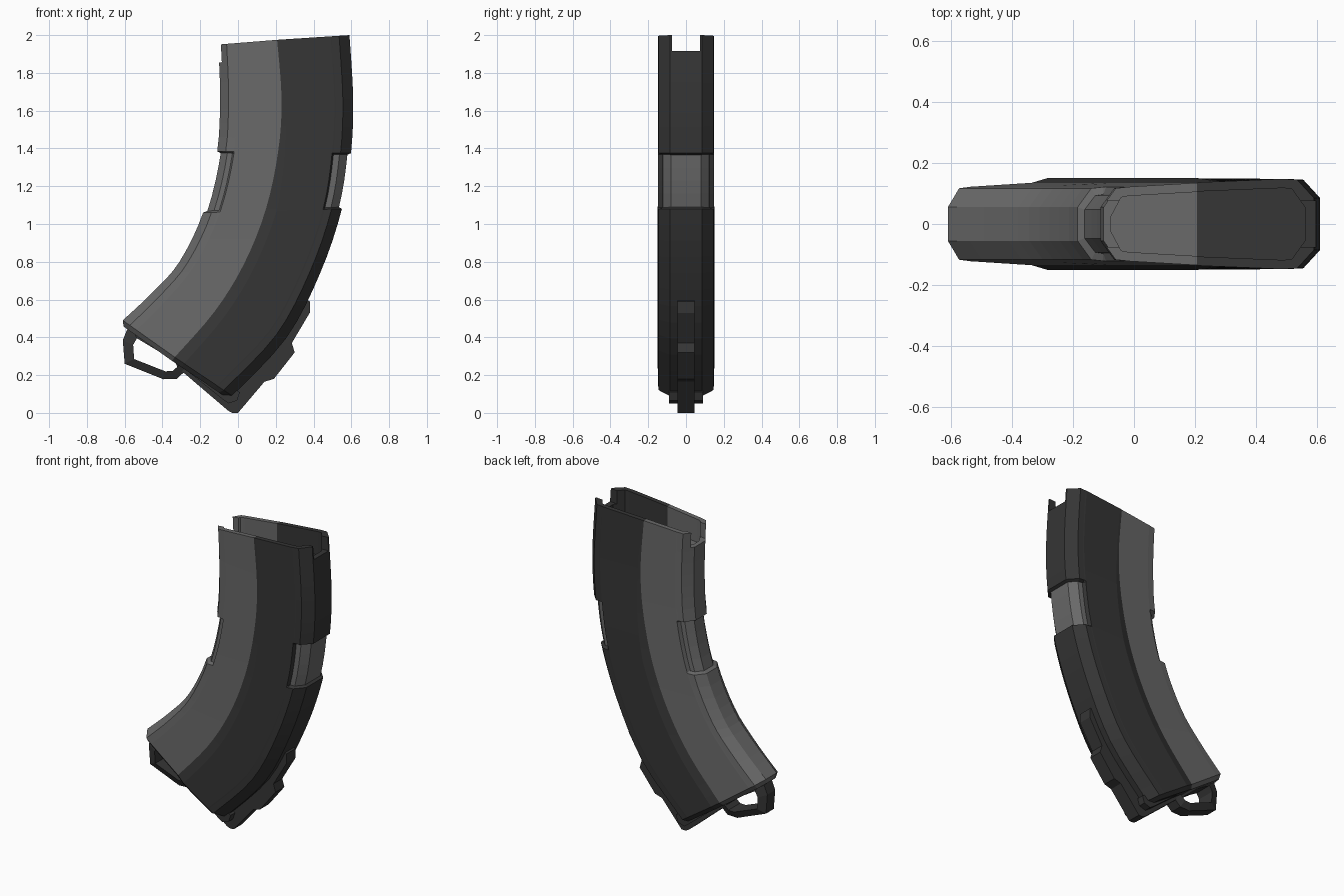
import bpy, bmesh
from mathutils import Vector as V

if "Cube" in bpy.data.objects:
    bpy.data.objects.remove(bpy.data.objects["Cube"])


def material(name, v):
    m = bpy.data.materials.new(name)
    m.diffuse_color = (v, v, v, 1)
    m.use_nodes = True
    m.node_tree.nodes["Principled BSDF"].inputs["Base Color"].default_value = m.diffuse_color
    return m


MATS = [material("mid_grey", 0.14), material("charcoal", 0.036)]
LIGHT, DARK = 0, 1


def make_object(name, bm):
    bmesh.ops.recalc_face_normals(bm, faces=bm.faces)
    me = bpy.data.meshes.new(name)
    bm.to_mesh(me)
    bm.free()
    ob = bpy.data.objects.new(name, me)
    bpy.context.collection.objects.link(ob)
    for m in MATS:
        me.materials.append(m)
    return ob


def prism(name, pts, half, mat):
    """Extrude an x-z outline evenly to both sides of y = 0."""
    bm = bmesh.new()
    a, b = [[bm.verts.new((x, y, z)) for x, z in pts] for y in (-half, half)]
    n = len(pts)
    bm.faces.new(a)
    bm.faces.new(b)
    for i in range(n):
        j = (i + 1) % n
        bm.faces.new((a[i], a[j], b[j], b[i]))
    for f in bm.faces:
        f.material_index = mat
    return make_object(name, bm)


# Curve of the body: inner edge, colour boundary and outer edge at each station
INNER = [(-.105, 1.95), (-.095, 1.68), (-.11, 1.385), (-.185, 1.06), (-.31, .80), (-.45, .64), (-.61, .49)]
MIDDLE = [(.207, 1.975), (.231, 1.66), (.212, 1.38), (.145, 1.07), (.03, .785), (-.125, .535), (-.335, .295)]
OUTER = [(.59, 2.0), (.61, 1.66), (.598, 1.375), (.55, 1.08), (.435, .74), (.255, .395), (-.03, .09)]


def spline(pts, t):
    i = min(int(t), len(pts) - 2)
    u = t - i
    p = [V(pts[max(0, min(len(pts) - 1, i + k))]) for k in (-1, 0, 1, 2)]
    return 0.5 * (2 * p[1] + (p[2] - p[0]) * u + (2 * p[0] - 5 * p[1] + 4 * p[2] - p[3]) * u * u
                  + (3 * p[1] - p[0] - 3 * p[2] + p[3]) * u ** 3)


def section(t, recess=False, inset=0.0, shift=(0, 0)):
    """Half section, inner edge to outer edge, as (x, y, z)."""
    a, b, c = [spline(p, t) + V(shift) for p in (INNER, MIDDLE, OUTER)]
    k = max(0, min(1, (t - 1) / 2))
    du, dv = (b - a).normalized(), (c - b).normalized()
    r = 1 if recess else 0
    rows = [(a + du * (inset + .02 * r), .055 - .008 * r),
            (a + du * (.045 + inset * .6 + .01 * r), .117 - .024 * r),
            (a + du * .082, .121 - .024 * r),
            (a + du * .09, .122),
            (b, .135),
            (b + dv * (.015 + .045 * k), .137 + .013 * k),
            (c - dv * .1, .148),
            (c - dv * .092, .147 - .022 * r),
            (c - dv * (.055 + inset * .6 + .005 * r), .145 - .022 * r),
            (c - dv * (inset + .018 * r), .085 - .006 * r)]
    return [V((p.x, max(y - inset, .02), p.y)) for p, y in rows]


def loft(name, sections, recessed):
    bm = bmesh.new()
    rings = []
    for s in sections:
        left = [bm.verts.new((p.x, -p.y, p.z)) for p in s]
        right = [bm.verts.new(p) for p in s]
        rings.append((left, right))
    n = len(sections[0])

    def face(vs, mat):
        bm.faces.new(vs).material_index = mat
    for q, (r0, r1) in enumerate(zip(rings, rings[1:])):
        both = recessed[q] and recessed[q + 1]
        for side in (0, 1):
            for i in range(n - 1):
                mat = LIGHT if i < 4 or (both and i >= 7) else DARK
                face((r0[side][i], r0[side][i + 1], r1[side][i + 1], r1[side][i]), mat)
        for i in (0, n - 1):
            face((r0[0][i], r0[1][i], r1[1][i], r1[0][i]), LIGHT if i == 0 or both else DARK)
    for l, r in (rings[0], rings[-1]):
        for i in range(n - 1):
            face((l[i], l[i + 1], r[i + 1], r[i]), LIGHT if i < 4 else DARK)
    return make_object(name, bm)


# Curved body with the recessed band on both edges and a bevelled lower end
stations = [(i / 4, False) for i in range(9)]
stations += [(t, True) for t in (2.03, 2.27, 2.5, 2.73, 2.97)]
stations += [(3 + i / 4, False) for i in range(13)]
secs = [section(t, r) for t, r in stations]
secs.append(section(6, False, .022, (-.014, -.02)))
body = loft("magazine_body", secs, [r for t, r in stations] + [False])

# Open top: shallow cavity plus a notch through each edge wall
cutters = [
    loft("cavity_cutter", [section(0, False, .03, (0, dz)) for dz in (.08, -.07, -.15)], [False] * 3),
    prism("inner_notch_cutter", [(-.2, 2.1), (-.2, 1.845), (0, 1.865), (0, 2.1)], .075, LIGHT),
    prism("outer_notch_cutter", [(.5, 2.1), (.5, 1.91), (.7, 1.92), (.7, 2.1)], .075, DARK)]
for c in cutters:
    c.hide_render = True
    c.hide_viewport = True
    c.display_type = 'WIRE'
    m = body.modifiers.new(c.name, 'BOOLEAN')
    m.operation = 'DIFFERENCE'
    m.solver = 'EXACT'
    m.object = c

# Base plate and the stepped rib running up the outer edge
prism("base_plate", [(-.33, .30), (-.31, .255), (-.085, .075), (-.05, .05), (-.005, .065), (.01, .11), (-.1, .17)],
      .09, DARK)
prism("outer_rib", [(-.34, .29), (-.32, .24), (-.05, .01), (-.03, 0), (0, 0), (.14, .165), (.19, .18), (.30, .32),
                    (.285, .37), (.38, .53), (.38, .59), (.34, .61), (.18, .40), (-.05, .16)], .045, DARK)

# Pull loop under the inner edge
loop_out = [(-.575, .47), (-.61, .385), (-.60, .26), (-.395, .178), (-.325, .18), (-.27, .23), (-.30, .29)]
loop_in = [(-.535, .395), (-.555, .36), (-.55, .285), (-.385, .22), (-.345, .222), (-.315, .25), (-.335, .275)]
bm = bmesh.new()
rings = []
for pts, half in ((loop_out, .04), (loop_in, .06)):
    for s in (-1, 1):
        rings.append([bm.verts.new((x, s * half, z)) for x, z in pts])
order = [rings[0], rings[1], rings[3], rings[2]]
for i in range(len(loop_out)):
    j = (i + 1) % len(loop_out)
    for a, b in zip(order, order[1:] + order[:1]):
        bm.faces.new((a[i], a[j], b[j], b[i])).material_index = DARK
make_object("pull_loop", bm)
